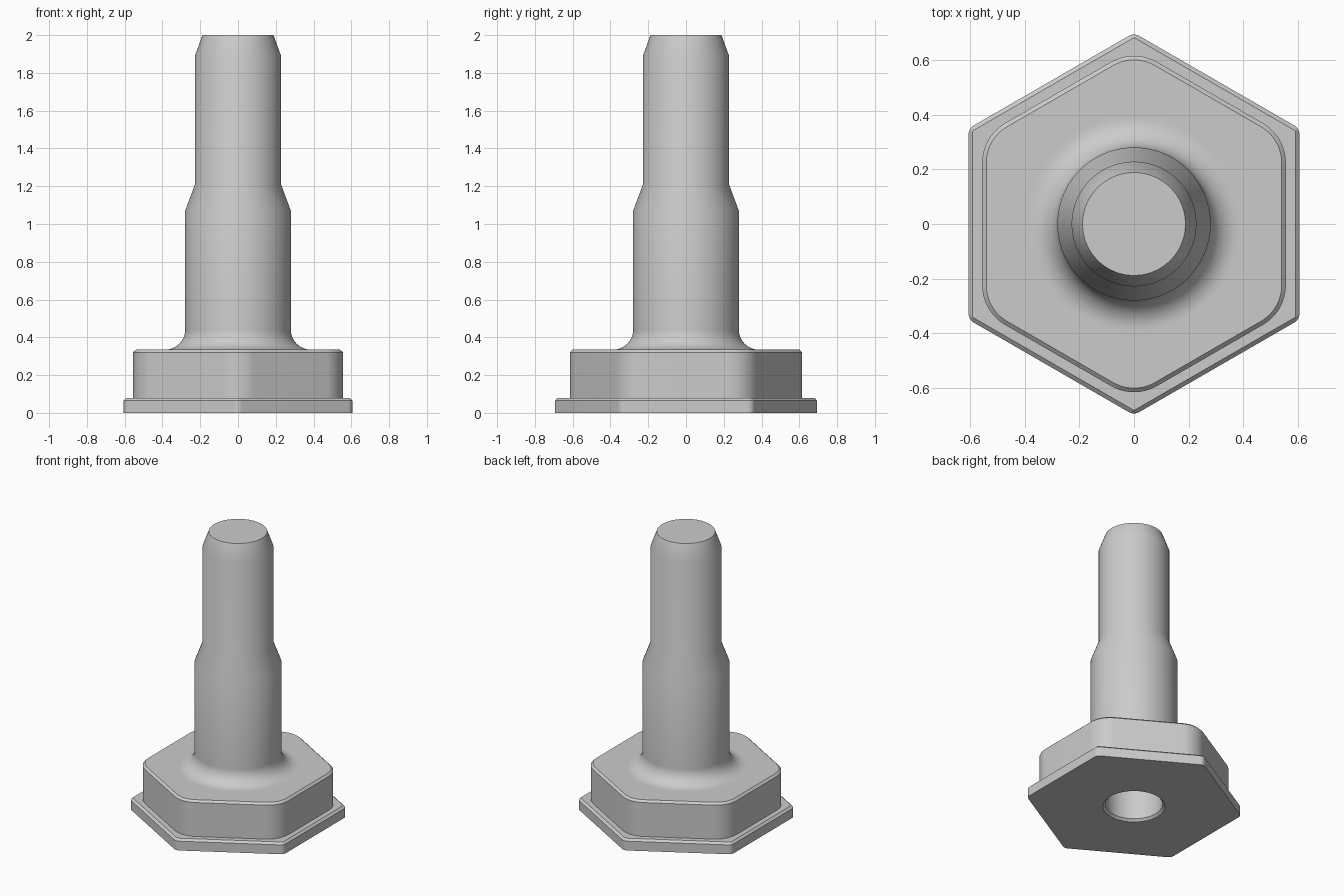
import bpy
import bmesh
from math import sin, cos, pi, radians

if "Cube" in bpy.data.objects:
    bpy.data.objects.remove(bpy.data.objects["Cube"], do_unlink=True)

STEPS = 16  # points per hexagon corner, shared by every ring

grey = bpy.data.materials.new("plain grey")
grey.use_nodes = True
colour = (0.6, 0.6, 0.6, 1)
grey.diffuse_color = colour
grey.node_tree.nodes["Principled BSDF"].inputs["Base Color"].default_value = colour


def circle(radius, z):
    n = 6 * STEPS
    angles = [radians(60) + 2 * pi * (i + 0.5) / n for i in range(n)]
    return [(radius * cos(a), radius * sin(a), z) for a in angles]


def hexagon(apothem, corner, z):
    """Hexagon with rounded corners, pointing along y."""
    reach = (apothem - corner) / cos(pi / 6)
    ring = []
    for k in range(6):
        mid = pi / 2 + k * pi / 3
        for j in range(STEPS):
            a = mid - pi / 6 + pi / 3 * j / (STEPS - 1)
            ring.append((reach * cos(mid) + corner * cos(a),
                         reach * sin(mid) + corner * sin(a), z))
    return ring


def loft(name, rings, cap_start=False, cap_end=False):
    """Skin a stack of rings, optionally closing the ends."""
    bm = bmesh.new()
    loops = [[bm.verts.new(p) for p in ring] for ring in rings]
    for low, high in zip(loops, loops[1:]):
        for i in range(len(low)):
            j = (i + 1) % len(low)
            bm.faces.new((low[i], low[j], high[j], high[i]))
    if cap_start:
        bm.faces.new(loops[0][::-1])
    if cap_end:
        bm.faces.new(loops[-1])
    mesh = bpy.data.meshes.new(name)
    bm.to_mesh(mesh)
    bm.free()
    mesh.materials.append(grey)
    obj = bpy.data.objects.new(name, mesh)
    bpy.context.collection.objects.link(obj)
    bpy.ops.object.select_all(action='DESELECT')
    obj.select_set(True)
    bpy.context.view_layer.objects.active = obj
    bpy.ops.object.shade_smooth_by_angle(angle=radians(30))
    return obj


FLANGE_TOP, HEAD_TOP = 0.08, 0.335
SHAFT, FILLET, BEVEL = 0.28, 0.105, 0.014

# Thin flange with a bevelled rim and an opening below
loft("flange", [
    circle(0.2, 0),
    hexagon(0.605, 0.04, 0),
    hexagon(0.605, 0.04, FLANGE_TOP - BEVEL),
    hexagon(0.59, 0.002, FLANGE_TOP),
    hexagon(0.555, 0.168, FLANGE_TOP),
])

# Rounded hexagonal head
loft("hex_head", [
    hexagon(0.555, 0.168, FLANGE_TOP),
    hexagon(0.555, 0.168, HEAD_TOP - BEVEL),
    hexagon(0.54, 0.153, HEAD_TOP),
    circle(SHAFT + FILLET + 0.01, HEAD_TOP),
])

# Stepped shaft flowing out of the head through a fillet
fillet = [circle(SHAFT + FILLET * (1 - sin(a)), HEAD_TOP + FILLET * (1 - cos(a)))
          for a in (pi / 2 * i / 10 for i in range(11))]
profile = [(SHAFT, 1.07), (0.228, 1.21), (0.228, 1.89), (0.188, 2.0)]
loft("shaft", [circle(SHAFT + FILLET + 0.01, HEAD_TOP)] + fillet
     + [circle(r, z) for r, z in profile], cap_end=True)

# Blind bore rising from the underside
loft("bore", [circle(0.184, 1.0), circle(0.184, 0.016), circle(0.2, 0)],
     cap_start=True)
